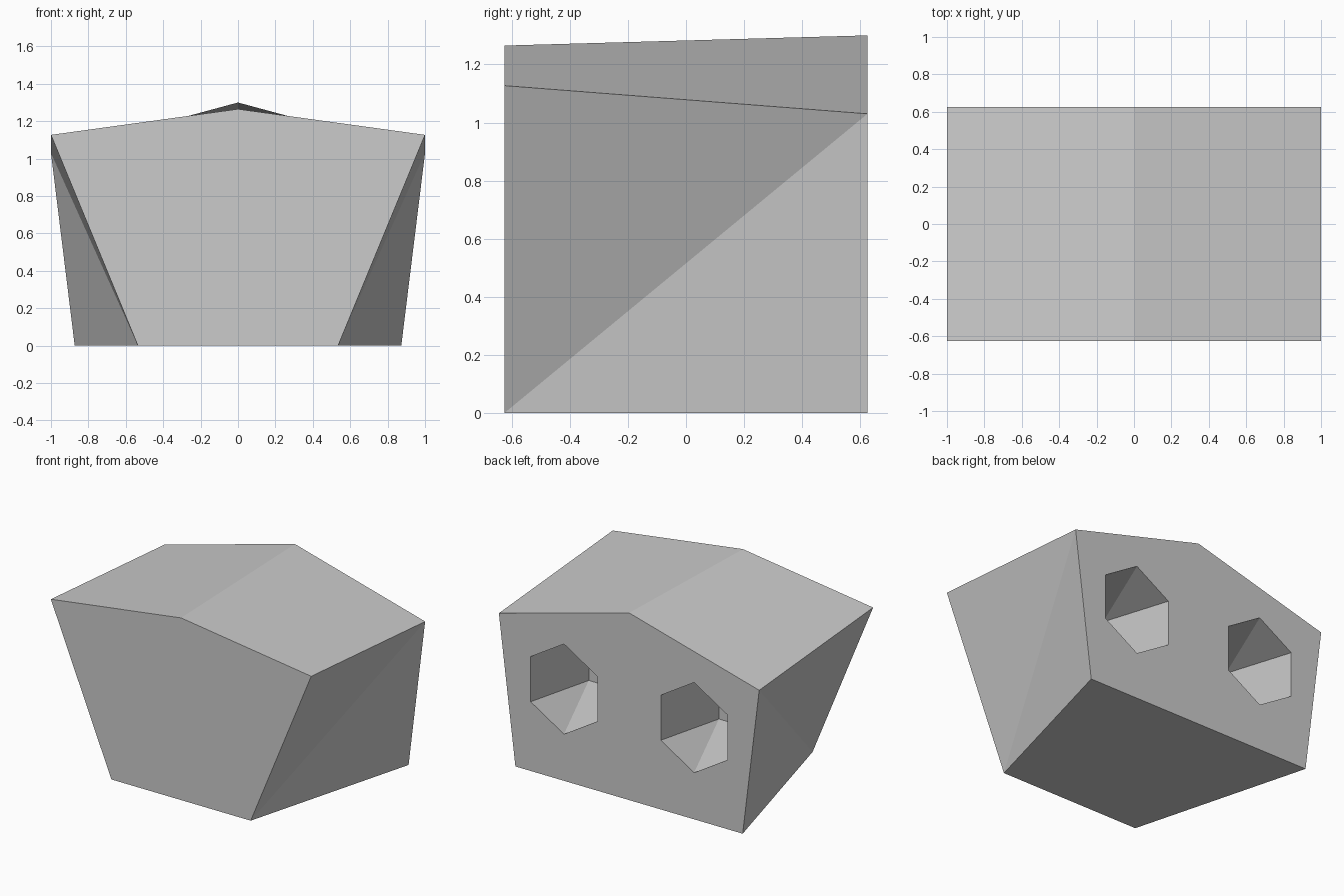
import bpy
import bmesh
from mathutils import Vector

old = bpy.data.objects.get("Cube")
if old:
    bpy.data.objects.remove(old, do_unlink=True)

HALF_DEPTH = 0.625
HOLE_Z = 0.637
HOLE_DEPTH = 0.625

# One plain grey for the whole model
grey = bpy.data.materials.new("plain_grey")
grey.use_nodes = True
grey.diffuse_color = (0.6, 0.6, 0.6, 1)
grey.node_tree.nodes["Principled BSDF"].inputs["Base Color"].default_value = grey.diffuse_color

bm = bmesh.new()


def pentagon(y, bottom, eave, eave_z, ridge_z):
    """Ring of house-shaped verts: left base, left eave, ridge, right eave, right base."""
    profile = [(bottom, 0), (1, eave_z), (0, ridge_z), (-1, eave_z), (-bottom, 0)]
    return [bm.verts.new((x * eave, y, z)) for x, z in profile]


def cavity(cx):
    """Hexagonal opening lofted to a square end wall, open at the back."""
    y = HALF_DEPTH
    w, h = 0.256, 0.313
    opening = [(0, h), (w, h / 2), (w, -h / 2), (0, -h), (-w, -h / 2), (-w, h / 2)]
    end = [(0.247, 0.28), (0.247, -0.245), (-0.247, -0.245), (-0.247, 0.28)]
    rim = [bm.verts.new((cx + x, y, HOLE_Z + z)) for x, z in opening]
    wall = [bm.verts.new((cx + x, y - HOLE_DEPTH, HOLE_Z + z)) for x, z in end]
    bmesh.ops.convex_hull(bm, input=rim + wall)
    faces = {f for v in rim + wall for f in v.link_faces}
    caps = [f for f in faces if all(v in rim for v in f.verts)]
    walls = [f for f in faces if f not in caps]
    bmesh.ops.delete(bm, geom=caps, context='FACES')
    # Walls must face into the cavity
    middle = Vector((cx, y - HOLE_DEPTH / 2, HOLE_Z))
    for f in walls:
        f.normal_update()
        if f.normal.dot(middle - f.calc_center_median()) < 0:
            f.normal_flip()
    return [e for e in bm.edges if e.is_boundary and all(v in rim for v in e.verts)]


# Two cavities
rims = cavity(0.5) + cavity(-0.5)

# Outer shell: front, sides split along a diagonal, roof and floor
front = pentagon(-HALF_DEPTH, 0.535, 1, 1.127, 1.265)
back = pentagon(HALF_DEPTH, 0.873, 1, 1.03, 1.30)
fl, fel, fr, fer, frb = front
bl, bel, br, ber, brb = back
for verts in (
    (fl, fel, fr, fer, frb),
    (fl, bl, bel), (fl, bel, fel),
    (frb, ber, brb), (frb, fer, ber),
    (fr, fel, bel, br),
    (fr, br, ber, fer),
    (fl, frb, brb, bl),
):
    bm.faces.new(verts)
for f in bm.faces:
    f.normal_update()
# Front and roof should face out
for f in bm.faces:
    if all(v in front for v in f.verts) and f.normal.y > 0:
        f.normal_flip()
    elif len(f.verts) == 4 and all(v in front + back for v in f.verts):
        outward = 1 if f.calc_center_median().z > 0.5 else -1
        if f.normal.z * outward < 0:
            f.normal_flip()

# Back wall filled around both openings
outline = [e for e in bm.edges if e.is_boundary and all(v in back for v in e.verts)]
fill = bmesh.ops.triangle_fill(bm, use_beauty=True, edges=outline + rims, normal=(0, 1, 0))
back_faces = [g for g in fill["geom"] if isinstance(g, bmesh.types.BMFace)]
for f in back_faces:
    f.normal_update()
    if f.normal.y < 0:
        f.normal_flip()

mesh = bpy.data.meshes.new("hollowed_block")
bm.to_mesh(mesh)
bm.free()
mesh.materials.append(grey)
block = bpy.data.objects.new("hollowed_block", mesh)
bpy.context.scene.collection.objects.link(block)
